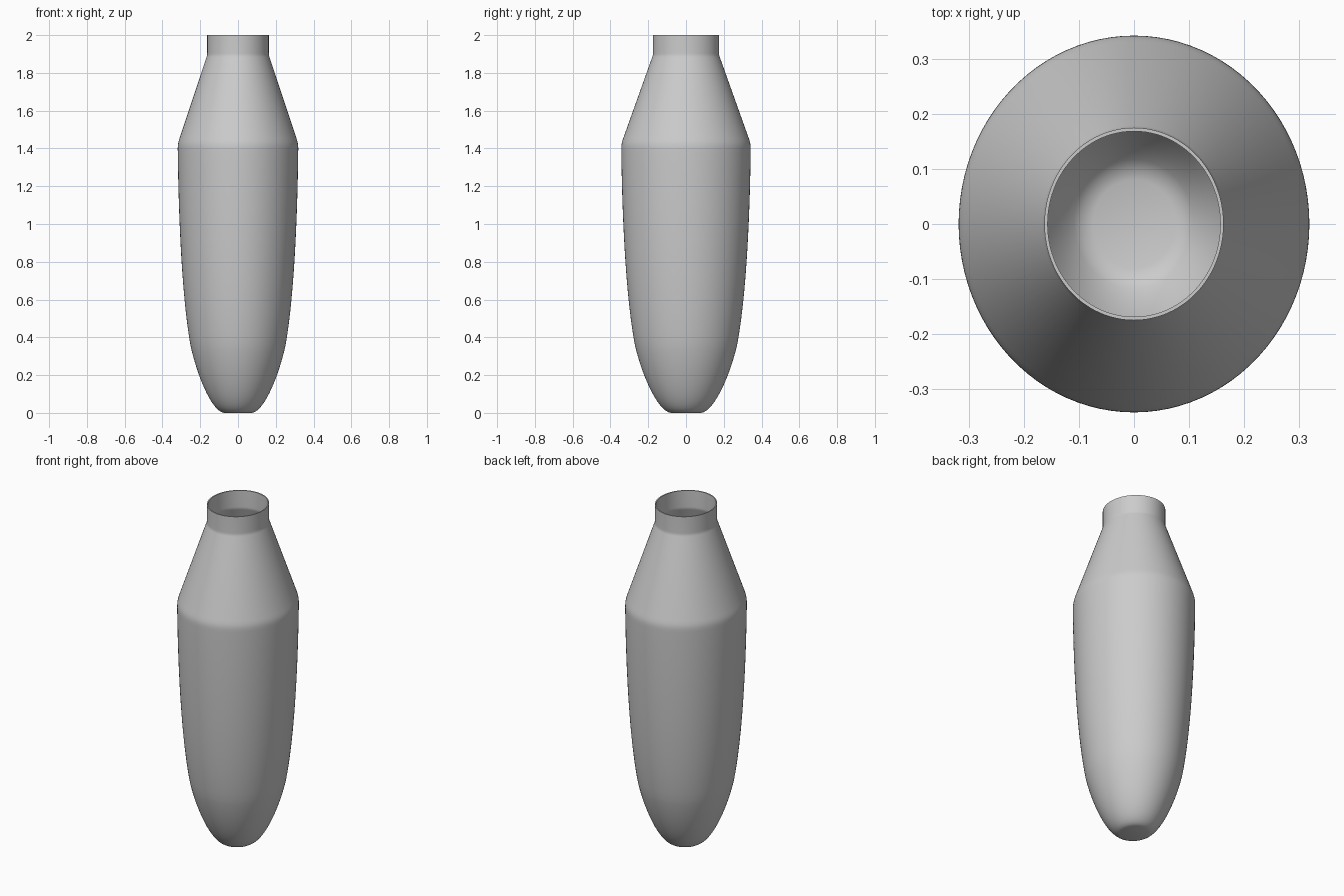
import bpy, bmesh, math
from mathutils import Vector
from mathutils.geometry import interpolate_bezier

if "Cube" in bpy.data.objects:
    bpy.data.objects.remove(bpy.data.objects["Cube"])

SEGMENTS = 96
DEPTH_RATIO = 1.074      # oval section: slightly deeper in y than in x
WALL = 0.006


def bezier(points, count):
    return [(p.x, p.y) for p in interpolate_bezier(*[Vector(p) for p in points], count)]


def lathe(bm, profile):
    """Spin (radius, z) points into oval rings, closing both ends on the axis."""
    rings = []
    for r, z in profile:
        ring = []
        for i in range(SEGMENTS):
            a = math.tau * i / SEGMENTS
            ring.append(bm.verts.new((r * math.cos(a), r * DEPTH_RATIO * math.sin(a), z)))
        rings.append(ring)
    for low, high in zip(rings, rings[1:]):
        for i in range(SEGMENTS):
            j = (i + 1) % SEGMENTS
            bm.faces.new((low[i], low[j], high[j], high[i]))
    bm.faces.new(rings[0][::-1])
    bm.faces.new(rings[-1])


# Outer profile: rounded base, swelling body, softened shoulder, cone, neck
outer = bezier([(0.075, 0.0), (0.14, 0.01), (0.218, 0.20), (0.252, 0.36)], 16)
outer += bezier([(0.252, 0.36), (0.298, 0.62), (0.315, 1.05), (0.319, 1.39)], 20)[1:]
outer += bezier([(0.319, 1.39), (0.3195, 1.42), (0.317, 1.43), (0.309, 1.455)], 7)[1:]
outer += bezier([(0.170, 1.873), (0.165, 1.888), (0.163, 1.89), (0.163, 1.905)], 6)
outer += [(0.163, 2.0)]

# Inner profile: the same line moved in by the wall thickness
inner = [(r - WALL, max(z, WALL) if z < 1.95 else z) for r, z in outer]
inner[0] = (outer[0][0], WALL)
inner = [p for i, p in enumerate(inner) if i == 0 or p[1] > WALL + 0.002]

bm = bmesh.new()
lathe(bm, outer + inner[::-1])
bmesh.ops.recalc_face_normals(bm, faces=bm.faces)
mesh = bpy.data.meshes.new("vase")
bm.to_mesh(mesh)
bm.free()

vase = bpy.data.objects.new("vase", mesh)
bpy.context.collection.objects.link(vase)
bpy.context.view_layer.objects.active = vase
vase.select_set(True)
bpy.ops.object.shade_smooth_by_angle(angle=math.radians(40))
